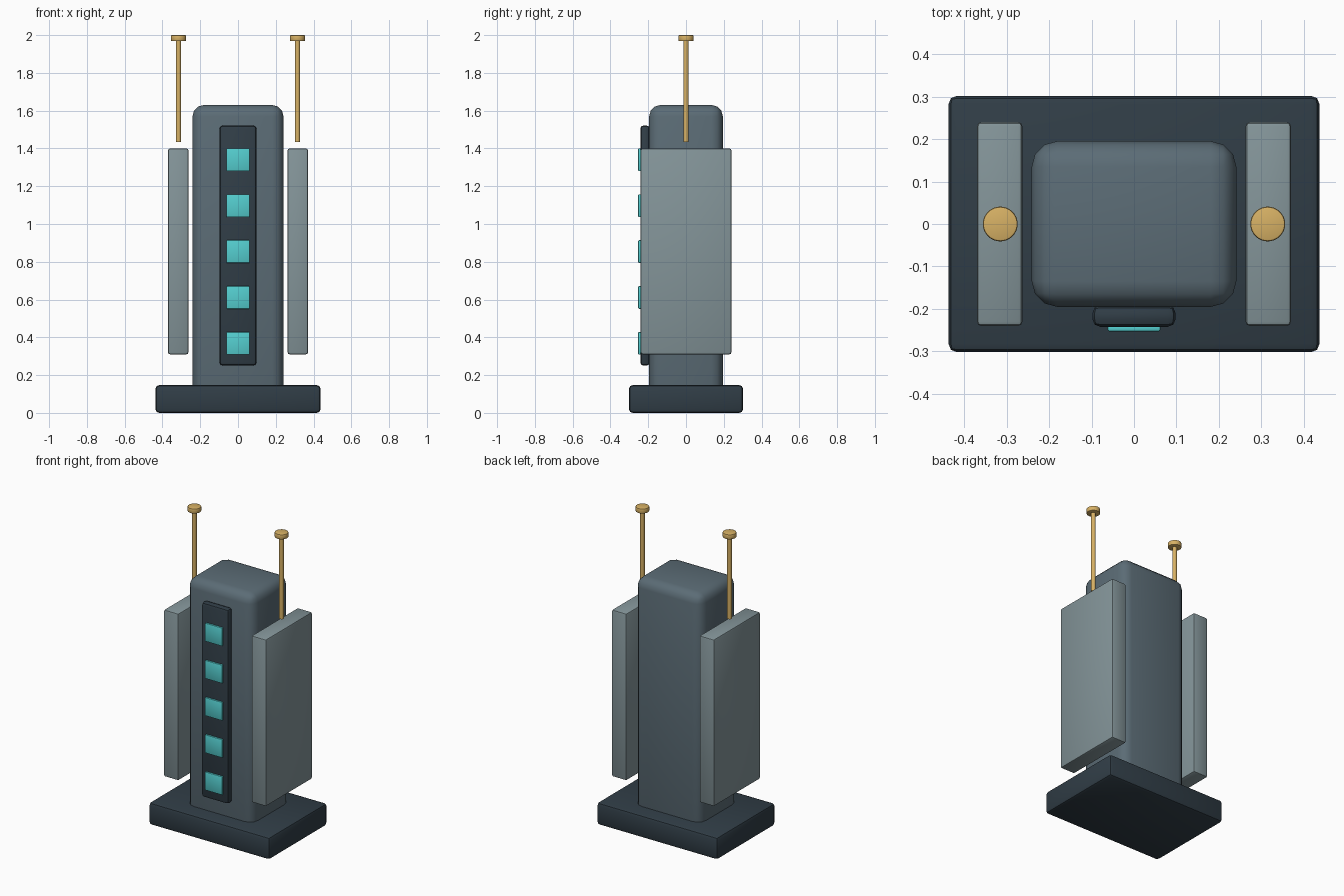
import bpy
import math

if "Cube" in bpy.data.objects:
    bpy.data.objects.remove(bpy.data.objects["Cube"])


def material(name, color):
    m = bpy.data.materials.new(name)
    m.diffuse_color = (*color, 1)
    m.use_nodes = True
    m.node_tree.nodes["Principled BSDF"].inputs["Base Color"].default_value = m.diffuse_color
    return m


DARK = material("dark_slate", (0.03, 0.047, 0.062))
SLATE = material("slate", (0.105, 0.15, 0.18))
PALE = material("pale_grey", (0.23, 0.30, 0.32))
CYAN = material("cyan", (0.09, 0.62, 0.63))
BRASS = material("brass", (0.68, 0.44, 0.13))


def finish(ob, name, mat, bevel, segments):
    ob.name = name
    ob.data.materials.append(mat)
    if bevel:
        mod = ob.modifiers.new("bevel", 'BEVEL')
        mod.width = bevel
        mod.segments = segments
        mod.limit_method = 'ANGLE'
        bpy.ops.object.modifier_apply(modifier=mod.name)
    bpy.ops.object.shade_smooth_by_angle(angle=math.radians(35))
    return ob


def box(name, lo, hi, mat, bevel=0.0, segments=2):
    center = [(a + b) / 2 for a, b in zip(lo, hi)]
    bpy.ops.mesh.primitive_cube_add(size=1, location=center)
    ob = bpy.context.object
    ob.scale = [b - a for a, b in zip(lo, hi)]
    bpy.ops.object.transform_apply(location=False, rotation=False, scale=True)
    return finish(ob, name, mat, bevel, segments)


def cylinder(name, x, z0, z1, radius, mat, bevel=0.0):
    bpy.ops.mesh.primitive_cylinder_add(vertices=32, radius=radius, depth=z1 - z0,
                                        location=(x, 0, (z0 + z1) / 2))
    return finish(bpy.context.object, name, mat, bevel, 2)


# Plinth and main tower body
box("base", (-0.437, -0.302, 0), (0.437, 0.302, 0.147), DARK, 0.02)
box("tower_body", (-0.241, -0.195, 0.06), (0.241, 0.195, 1.63), SLATE, 0.06, 3)

# Front strip with a column of lights
box("front_strip", (-0.098, -0.242, 0.25), (0.098, -0.192, 1.522), DARK, 0.018)
for i in range(5):
    z = 0.368 + 0.243 * i
    box(f"light_{i + 1}", (-0.062, -0.253, z - 0.06), (0.062, -0.238, z + 0.06), CYAN, 0.004)

# Side panels and antennas
for side, s in (("left", -1), ("right", 1)):
    xs = sorted((s * 0.263, s * 0.37))
    box(f"{side}_panel", (xs[0], -0.24, 0.31), (xs[1], 0.24, 1.40), PALE, 0.01)
    cylinder(f"{side}_antenna_rod", s * 0.315, 1.435, 1.975, 0.014, BRASS)
    cylinder(f"{side}_antenna_cap", s * 0.315, 1.968, 2.0, 0.041, BRASS, 0.005)
